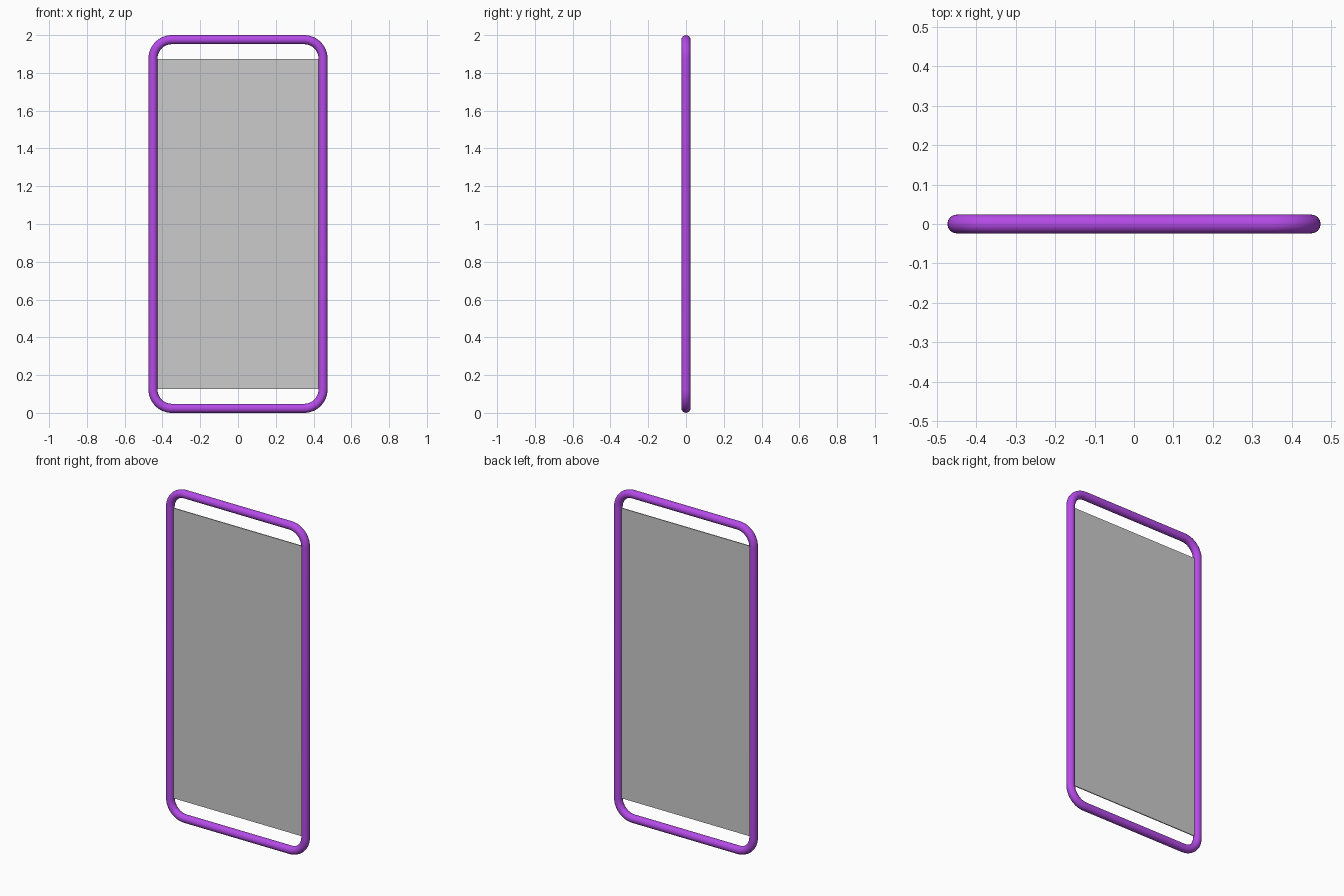
import bpy
from math import sin, cos, pi

if "Cube" in bpy.data.objects:
    bpy.data.objects.remove(bpy.data.objects["Cube"])

HALF_W, HEIGHT, TUBE, CORNER = 0.474, 2.0, 0.024, 0.1

# Tubular frame: closed rounded-rectangle path with a round bevel
cx = HALF_W - TUBE - CORNER
cz = HEIGHT / 2 - TUBE - CORNER
path = []
for i, (sx, sz) in enumerate([(1, 1), (-1, 1), (-1, -1), (1, -1)]):
    for k in range(13):
        a = (i + k / 12) * pi / 2
        path.append((sx * cx + CORNER * cos(a), 0,
                     HEIGHT / 2 + sz * cz + CORNER * sin(a)))

curve = bpy.data.curves.new("frame_path", "CURVE")
curve.dimensions = "3D"
curve.bevel_depth = TUBE
curve.bevel_resolution = 6
spline = curve.splines.new("POLY")
spline.points.add(len(path) - 1)
for point, co in zip(spline.points, path):
    point.co = (*co, 1)
spline.use_cyclic_u = True
frame = bpy.data.objects.new("tube_frame", curve)
bpy.context.collection.objects.link(frame)
bpy.context.view_layer.objects.active = frame
frame.select_set(True)
bpy.ops.object.convert(target="MESH")
frame = bpy.context.object
purple = bpy.data.materials.new("purple")
purple.diffuse_color = (0.46, 0.07, 0.8, 1)
purple.use_nodes = True
purple.node_tree.nodes["Principled BSDF"].inputs["Base Color"].default_value = purple.diffuse_color
frame.data.materials.append(purple)
bpy.ops.object.shade_smooth_by_angle()

# Thin grey panel spanning between the uprights
bpy.ops.mesh.primitive_cube_add(size=1, location=(0, 0, HEIGHT / 2))
panel = bpy.context.object
panel.name = "panel"
panel.dimensions = (2 * (HALF_W - TUBE), 0.006, 2 * cz - 0.006)
bpy.ops.object.transform_apply(location=False, rotation=False, scale=True)
